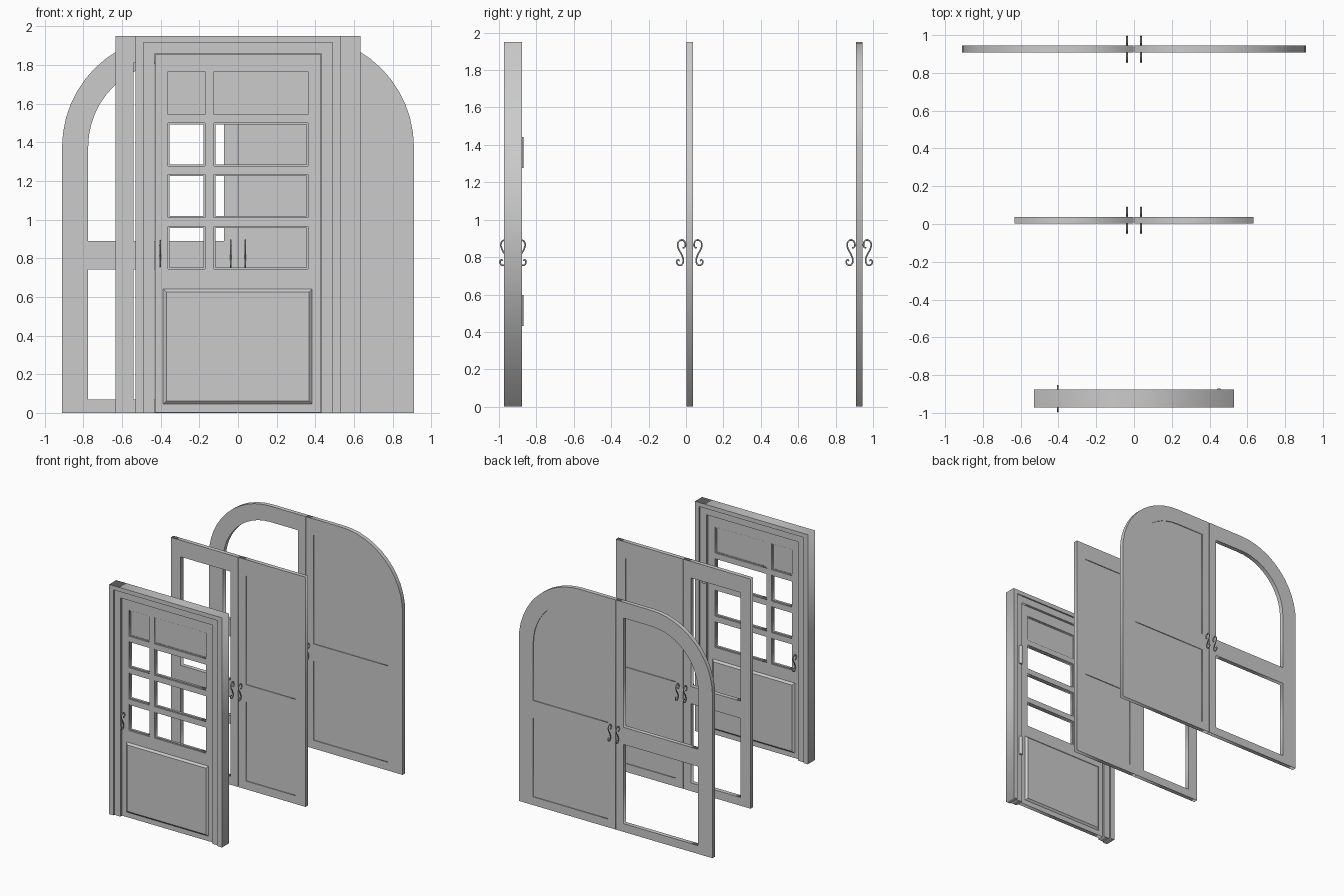
import bpy, bmesh, math
from mathutils import Matrix, Vector

if "Cube" in bpy.data.objects:
    bpy.data.objects.remove(bpy.data.objects["Cube"])


def to_mesh(name, cu, matrix=None):
    """Turn curve data into a mesh object."""
    tmp = bpy.data.objects.new("tmp", cu)
    bpy.context.collection.objects.link(tmp)
    dg = bpy.context.evaluated_depsgraph_get()
    me = bpy.data.meshes.new_from_object(tmp.evaluated_get(dg))
    bpy.data.objects.remove(tmp)
    if matrix:
        me.transform(matrix)
    ob = bpy.data.objects.new(name, me)
    bpy.context.collection.objects.link(ob)
    return ob


def plate(name, loops, y0, y1):
    """Flat board: outline plus holes in (x, z), extruded from y0 to y1."""
    cu = bpy.data.curves.new(name, 'CURVE')
    cu.dimensions = '2D'
    cu.fill_mode = 'BOTH'
    cu.extrude = (y1 - y0) / 2
    for pts in loops:
        sp = cu.splines.new('POLY')
        sp.points.add(len(pts) - 1)
        for p, (x, z) in zip(sp.points, pts):
            p.co = (x, z, 0, 1)
        sp.use_cyclic_u = True
    m = Matrix.Translation((0, (y0 + y1) / 2, 0)) @ Matrix.Rotation(math.pi / 2, 4, 'X')
    return to_mesh(name, cu, m)


def rect(x0, x1, z0, z1):
    return [(x0, z0), (x1, z0), (x1, z1), (x0, z1)]


def arched(x0, x1, z0, r, cx=0.335, cz=1.375, n=12):
    """Rectangle whose outer top corner is a quarter circle."""
    arc = [(cx + r * math.cos(i * math.pi / 2 / n), cz + r * math.sin(i * math.pi / 2 / n))
           for i in range(n + 1)]
    return [(x0, z0), (x1, z0)] + arc + [(x0, cz + r)]


def flip(pts, s):
    return [(x * s, z) for x, z in pts]


def arch_frame(name, xo, xi, zo, zi, y0, y1):
    """Inverted U of two jambs and a head."""
    return plate(name, [[(-xo, 0), (-xi, 0), (-xi, zi), (xi, zi), (xi, 0), (xo, 0),
                         (xo, zo), (-xo, zo)]], y0, y1)


def handle(name, x, y, s):
    """S-shaped scroll; y is the leaf surface, s the outward direction."""
    path = [(0.020, 0.850), (0.010, 0.852), (0.006, 0.868), (0.014, 0.888), (0.032, 0.890),
            (0.046, 0.872), (0.042, 0.845), (0.026, 0.815), (0.017, 0.785), (0.024, 0.760),
            (0.040, 0.757), (0.051, 0.770), (0.046, 0.785), (0.036, 0.781)]
    cu = bpy.data.curves.new(name, 'CURVE')
    cu.dimensions = '3D'
    cu.bevel_depth = 0.0042
    cu.bevel_resolution = 2
    cu.resolution_u = 4
    cu.use_fill_caps = True
    sp = cu.splines.new('BEZIER')
    sp.bezier_points.add(len(path) - 1)
    for b, (d, z) in zip(sp.bezier_points, path):
        b.co = (x, y + s * d, z)
        b.handle_left_type = b.handle_right_type = 'AUTO'
    ob = to_mesh(name, cu)
    ob.data.shade_smooth()
    # short peg fixing the scroll to the leaf
    cylinder(name + "_peg", (x, y + s * 0.003, 0.866), 0.005, 0.010, 'Y')


def cylinder(name, loc, r, h, axis='Z'):
    bm = bmesh.new()
    bmesh.ops.create_cone(bm, cap_ends=True, segments=12, radius1=r, radius2=r, depth=h)
    me = bpy.data.meshes.new(name)
    if axis == 'Y':
        bm.transform(Matrix.Rotation(math.pi / 2, 4, 'X'))
    bm.to_mesh(me)
    bm.free()
    ob = bpy.data.objects.new(name, me)
    ob.location = loc
    bpy.context.collection.objects.link(ob)


def raised_panel(name, x0, x1, z0, z1, y, s, h, inset):
    """Bevelled raised field on a leaf surface."""
    v = [(x, y, z) for x, z in rect(x0, x1, z0, z1)]
    v += [(x, y + s * h, z) for x, z in rect(x0 + inset, x1 - inset, z0 + inset, z1 - inset)]
    f = [(0, 1, 2, 3), (4, 5, 6, 7)] + [(i, (i + 1) % 4, (i + 1) % 4 + 4, i + 4) for i in range(4)]
    me = bpy.data.meshes.new(name)
    me.from_pydata(v, [], f)
    bm = bmesh.new()
    bm.from_mesh(me)
    bmesh.ops.recalc_face_normals(bm, faces=bm.faces)
    bm.to_mesh(me)
    bm.free()
    bpy.context.collection.objects.link(bpy.data.objects.new(name, me))


# ---- single framed door ----
arch_frame("frame_outer", 0.53, 0.49, 1.95, 1.915, -0.972, -0.877)
arch_frame("frame_inner", 0.49, 0.432, 1.915, 1.857, -0.960, -0.889)
F, B = -0.943, -0.907
cells = [(xa, xb, z, z + 0.222) for xa, xb in ((-0.362, -0.17), (-0.125, 0.362))
         for z in (0.743, 1.01, 1.277, 1.544)]
plate("single_leaf", [rect(-0.43, 0.43, 0.003, 1.855)] + [rect(*c) for c in cells], F, B)
for i, (xa, xb, za, zb) in enumerate(cells):
    b = 0.008
    plate(f"glazing_bead_{i}", [rect(xa, xb, za, zb),
                                rect(xa + b, xb - b, za + b, zb - b)], F + 0.008, B - 0.008)
    if za > 1.5:  # top row is solid
        plate(f"top_panel_{i}", [rect(xa, xb, za, zb)], F + 0.012, B - 0.012)
for side, y, s in (("front", F, -1), ("back", B, 1)):
    raised_panel(f"lower_panel_{side}", -0.387, 0.384, 0.045, 0.64, y, s, 0.014, 0.016)
    handle(f"single_handle_{side}", -0.403, y, s)
for i, z in enumerate((0.515, 1.36)):
    cylinder(f"hinge_{i}", (0.45, -0.884, z), 0.014, 0.165)


# ---- double doors: left leaf open, right leaf panelled ----
def double_door(name, outline, upper, lower, y0, y1):
    for side, s in (("left", -1), ("right", 1)):
        plate(f"{name}_{side}_leaf", [flip(p, s) for p in (outline, upper, lower)], y0, y1)
        if s == 1:
            for part, p in (("upper", upper), ("lower", lower)):
                plate(f"{name}_{part}_panel", [p], y0 + 0.007, y1 - 0.007)
        handle(f"{name}_{side}_handle_front", 0.037 * s, y0, -1)
        handle(f"{name}_{side}_handle_back", 0.037 * s, y1, 1)


double_door("square_door", rect(0.002, 0.633, 0, 1.95), rect(0.073, 0.54, 0.888, 1.81),
            rect(0.073, 0.54, 0.07, 0.742), 0.002, 0.038)
double_door("arched_door", arched(0.002, 0.91, 0, 0.575), arched(0.073, 0.775, 0.888, 0.44),
            rect(0.073, 0.775, 0.07, 0.742), 0.908, 0.944)
